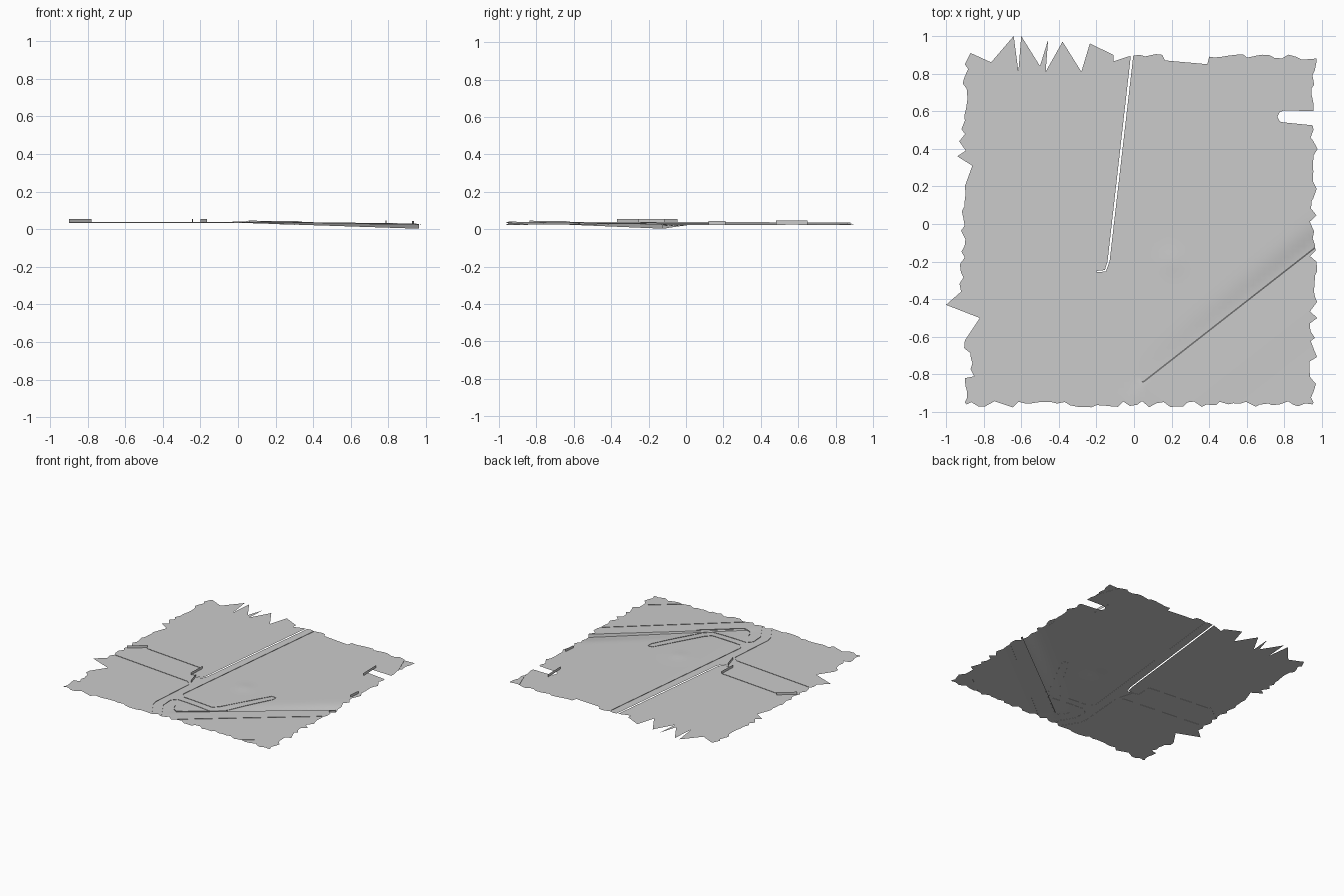
import bpy, bmesh, math, random
from mathutils import Vector
from mathutils.geometry import delaunay_2d_cdt

if "Cube" in bpy.data.objects:
    bpy.data.objects.remove(bpy.data.objects["Cube"])

random.seed(4)
grey = bpy.data.materials.new("plain_grey")
grey.diffuse_color = (0.6, 0.6, 0.6, 1)
grey.use_nodes = True
grey.node_tree.nodes["Principled BSDF"].inputs["Base Color"].default_value = grey.diffuse_color

# Diagonal cutting: the ground dips to this line, then steps up beyond it
A, B = Vector((0.05, -0.84)), Vector((0.99, -0.105))
ALONG = (B - A).normalized()
NORMAL = Vector((-ALONG.y, ALONG.x))


def ground(x, y):
    """Height of the terrain."""
    z = 0.034 - 0.012 * max(x, 0)
    z += 0.004 * math.exp(-((x - 0.2) ** 2 + (y + 0.2) ** 2) / 0.004)
    p = Vector((x, y)) - A
    s, d = p.dot(ALONG), p.dot(NORMAL)
    grow = min(max(s + 0.05, 0) / 1.15, 1)
    if d > 0:
        z -= 0.019 * grow * math.exp(-(d / 0.075) ** 2)
    else:
        z += 0.005 * min(max(s + 0.15, 0) / 0.15, 1) * math.exp(-(d / 0.45) ** 2)
    return z


def jag(points, amp=0.016, step=0.035):
    """Break a line into small random teeth."""
    out = []
    for a, b in zip(points, points[1:]):
        a, b = Vector(a), Vector(b)
        n = max(1, round((b - a).length / step))
        side = Vector((a.y - b.y, b.x - a.x)).normalized()
        out.append(a)
        for i in range(1, n):
            t = (i + random.uniform(-0.3, 0.3)) / n
            out.append(a.lerp(b, t) + side * random.uniform(-amp, amp))
    return out + [Vector(points[-1])]


def add_object(name, bm):
    mesh = bpy.data.meshes.new(name)
    bm.to_mesh(mesh)
    bm.free()
    mesh.materials.append(grey)
    obj = bpy.data.objects.new(name, mesh)
    bpy.context.collection.objects.link(obj)
    return obj


# Torn outline, clockwise from the south-west corner
west = jag([(-0.9, -0.95), (-0.9, -0.82)]) + \
    jag([(-0.85, -0.81), (-0.9, -0.62)]) + \
    [Vector(p) for p in ((-0.82, -0.5), (-1.0, -0.43))] + \
    jag([(-0.92, -0.36), (-0.9, 0.2)]) + \
    [Vector(p) for p in ((-0.86, 0.31), (-0.94, 0.36), (-0.895, 0.39))] + \
    jag([(-0.93, 0.44), (-0.9, 0.55), (-0.9, 0.85)], 0.022)
spikes = [(-0.87, 0.91), (-0.76, 0.86), (-0.64, 1.0), (-0.615, 0.81), (-0.6, 1.0),
          (-0.5, 0.84), (-0.457, 0.98), (-0.47, 0.81), (-0.38, 0.97),
          (-0.28, 0.81), (-0.235, 0.96), (-0.11, 0.9), (-0.11, 0.865)]
# Narrow open slit running in from the north edge
slit = [(-0.017, 0.895), (-0.141, -0.2), (-0.155, -0.245), (-0.2, -0.25),
        (-0.2, -0.256), (-0.15, -0.253), (-0.13, -0.2), (-0.004, 0.895)]
north = jag([(0.03, 0.9), (0.15, 0.9)]) + \
    [Vector(p) for p in ((0.165, 0.87), (0.39, 0.85))] + \
    jag([(0.4, 0.89), (0.86, 0.89), (0.97, 0.88)], 0.012)
# Rounded notch in the east edge
notch = [(0.955, 0.6), (0.8, 0.605), (0.775, 0.595), (0.763, 0.57),
         (0.775, 0.545), (0.8, 0.54), (0.95, 0.525)]
east = jag([(0.97, 0.86), (0.955, 0.64)], 0.02)
south_east = jag([(0.955, 0.5), (0.955, -0.95)], 0.022)
south = jag([(0.95, -0.96), (-0.89, -0.96)], 0.018)
outline = west + [Vector(p) for p in spikes + slit] + north + east + \
    [Vector(p) for p in notch] + south_east + south

# Terrain sheet: outline, crease lines and a regular field of points
n = len(outline)
pts = list(outline)
edges = [(i, (i + 1) % n) for i in range(n)]
for off in (-0.002, 0.002):
    start = len(pts)
    pts += [A.lerp(B, i / 24) + NORMAL * off for i in range(25)]
    edges += [(start + i, start + i + 1) for i in range(24)]
STEP = 0.03
for i in range(-31, 32):
    for j in range(-32, 31):
        p = Vector((i * STEP + 0.004, j * STEP + 0.003))
        near_crease = abs((p - A).dot(NORMAL)) < 0.012 and (p - A).dot(ALONG) > -0.02
        if not near_crease and min((p - q).length for q in outline) > 0.012:
            pts.append(p)
verts, _, faces, *_ = delaunay_2d_cdt(pts, edges, [], 1, 1e-5)
bm = bmesh.new()
bv = [bm.verts.new((v.x, v.y, ground(v.x, v.y))) for v in verts]
for f in faces:
    bm.faces.new([bv[i] for i in f])
bmesh.ops.delete(bm, geom=[v for v in bm.verts if not v.link_faces], context='VERTS')
bm.normal_update()
for f in bm.faces:
    if f.normal.z < 0:
        f.normal_flip()
terrain = add_object("terrain_sheet", bm)
bpy.context.view_layer.objects.active = terrain
terrain.select_set(True)
bpy.ops.object.shade_smooth_by_angle(angle=math.radians(35))


def ribbon(name, path, height):
    """Thin upright strip that follows the ground."""
    bm = bmesh.new()
    line = jag(path, 0.0, 0.05)
    low = [bm.verts.new((p.x, p.y, ground(p.x, p.y) - 0.001)) for p in line]
    top = [bm.verts.new((p.x, p.y, ground(p.x, p.y) + height)) for p in line]
    for i in range(len(line) - 1):
        bm.faces.new((low[i], low[i + 1], top[i + 1], top[i]))
    return add_object(name, bm)


# Low kerbs along the road edges
kerbs = {
    "west_road_north_kerb": [(-0.9, -0.14), (-0.79, -0.05), (-0.76, -0.065),
                             (-0.24, -0.115), (-0.245, -0.24), (-0.2, -0.25)],
    "west_road_south_kerb": [(-0.9, -0.29), (-0.2, -0.36), (-0.16, -0.4),
                             (-0.19, -0.78), (-0.18, -0.83), (-0.1, -0.96)],
    "main_road_east_kerb": [(0.06, 0.88), (-0.1, -0.56), (-0.07, -0.6),
                            (0.2, -0.62), (0.24, -0.58), (0.45, -0.21), (0.49, -0.21),
                            (0.49, -0.25), (0.3, -0.62), (0.24, -0.68), (-0.08, -0.66),
                            (-0.115, -0.7), (-0.11, -0.8), (-0.02, -0.95)],
    "diagonal_road_kerb": [(0.12, -0.95), (0.95, -0.28)],
    "south_east_kerb": [(0.7, -0.95), (0.9, -0.8)],
    "north_east_kerb": [(0.88, 0.88), (0.95, 0.7)],
}
for name, path in kerbs.items():
    ribbon(name, path, 0.003)

# Curved end and straight run of the cutting wall
ribbon("hooked_wall", [(-0.03, -0.76), (-0.02, -0.79), (0.0, -0.82), (0.03, -0.838),
                       (0.06, -0.838), (0.1, -0.81), (0.34, -0.62)], 0.007)

# Taller short walls
walls = {
    "west_edge_wall": [(-0.9, -0.14), (-0.78, -0.045)],
    "corner_wall_west": [(-0.24, -0.115), (-0.245, -0.25)],
    "corner_wall_east": [(-0.2, -0.25), (-0.165, -0.37)],
    "east_wall": [(0.925, 0.12), (0.935, 0.21)],
    "notch_wall": [(0.79, 0.48), (0.785, 0.65)],
}
for name, path in walls.items():
    ribbon(name, path, 0.021)
